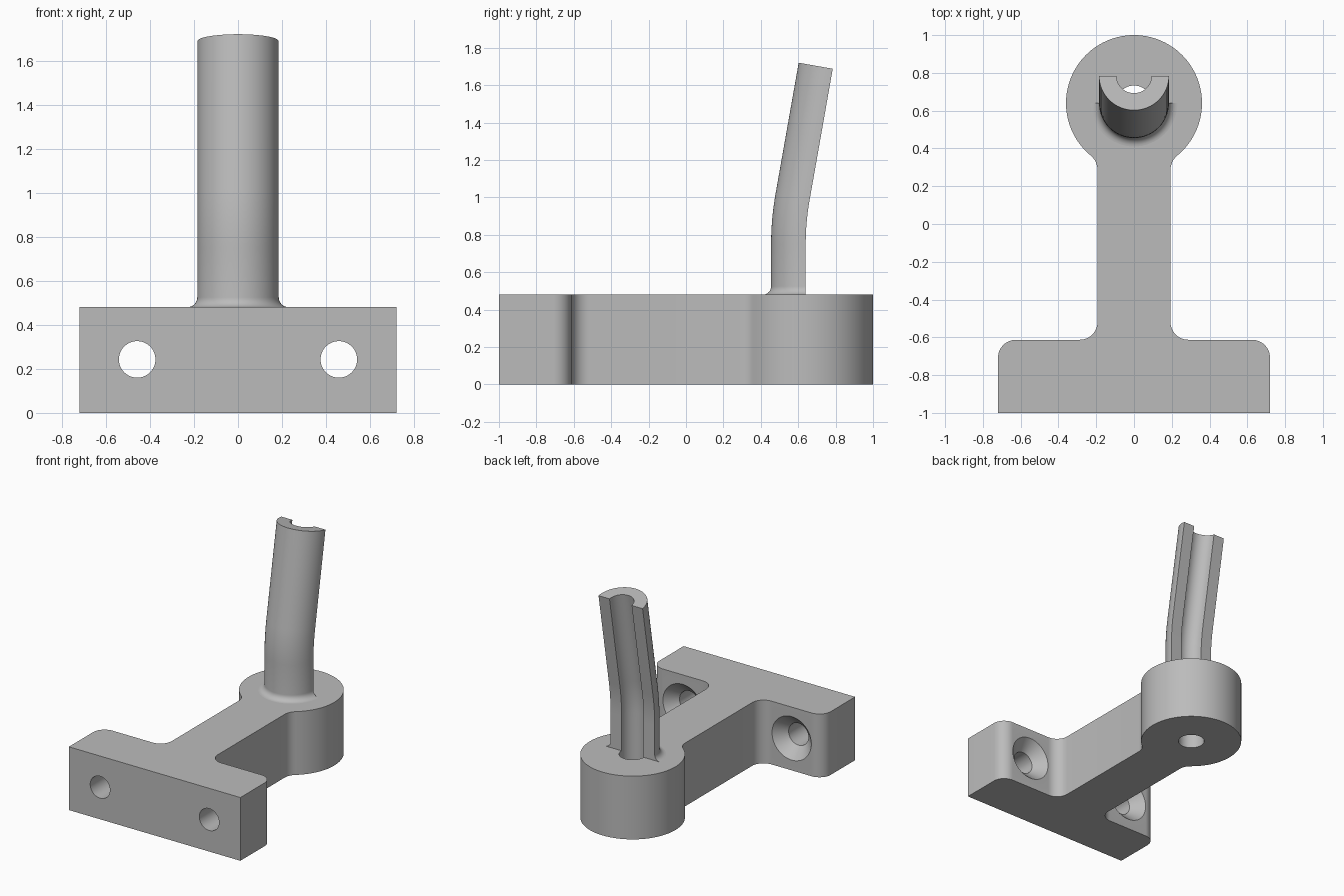
import bpy, bmesh
from math import sin, cos, pi, radians, sqrt, atan2, degrees

cube = bpy.data.objects.get("Cube")
if cube:
    bpy.data.objects.remove(cube, do_unlink=True)

GREY = (0.5, 0.5, 0.5, 1)
metal = bpy.data.materials.new("plain grey")
metal.use_nodes = True
metal.diffuse_color = GREY
metal.node_tree.nodes["Principled BSDF"].inputs["Base Color"].default_value = GREY

HEIGHT, BOSS_Y, BOSS_R, BORE = 0.48, 0.64, 0.36, 0.093
ARM, PLATE_X, PLATE_Y, ROUND = 0.193, 0.72, -0.613, 0.095


def make_object(name, bm):
    bmesh.ops.recalc_face_normals(bm, faces=bm.faces)
    mesh = bpy.data.meshes.new(name)
    bm.to_mesh(mesh)
    bm.free()
    obj = bpy.data.objects.new(name, mesh)
    bpy.context.collection.objects.link(obj)
    mesh.materials.append(metal)
    return obj


def arc(cx, cy, r, start, end, steps):
    angles = [radians(start + (end - start) * i / steps) for i in range(steps + 1)]
    return [(cx + r * cos(a), cy + r * sin(a)) for a in angles]


def lathe(name, profile, place, steps=64):
    """Solid of revolution; profile holds (radius, distance along axis)."""
    bm = bmesh.new()
    rings = [[bm.verts.new(place(x, y, d)) for x, y in arc(0, 0, r, 0, 360, steps)[:-1]]
             for r, d in profile]
    for a, b in zip(rings, rings[1:]):
        for i in range(steps):
            j = (i + 1) % steps
            bm.faces.new((a[i], a[j], b[j], b[i]))
    bm.faces.new(rings[0])
    bm.faces.new(rings[-1])
    return make_object(name, bm)


def cut(target, cutter):
    cutter.hide_render = True
    mod = target.modifiers.new("hole", "BOOLEAN")
    mod.operation, mod.solver, mod.object = "DIFFERENCE", "EXACT", cutter
    bpy.context.view_layer.objects.active = target
    bpy.ops.object.modifier_apply(modifier=mod.name)
    bpy.data.objects.remove(cutter, do_unlink=True)


def smooth(obj):
    bpy.ops.object.select_all(action="DESELECT")
    obj.select_set(True)
    bpy.context.view_layer.objects.active = obj
    bpy.ops.object.shade_smooth_by_angle(angle=radians(25))


# Base: mounting plate, arm and round boss as one extruded outline
neck = 0.1
nx = ARM + neck
ny = sqrt((BOSS_R + neck) ** 2 - nx ** 2)
turn = degrees(atan2(ny, -nx))
half = [(PLATE_X, -1)]
half += arc(PLATE_X - ROUND, PLATE_Y - ROUND, ROUND, 0, 90, 12)
half += arc(ARM + ROUND, PLATE_Y + ROUND, ROUND, 270, 180, 12)
half += arc(nx, BOSS_Y - ny, neck, 180, turn, 8)
half += arc(0, BOSS_Y, BOSS_R, turn - 180, 90, 40)[1:]
outline = half + [(-x, y) for x, y in reversed(half[:-1])]

bm = bmesh.new()
face = bm.faces.new([bm.verts.new((x, y, 0)) for x, y in outline])
up = bmesh.ops.extrude_face_region(bm, geom=[face])["geom"]
bmesh.ops.translate(bm, vec=(0, 0, HEIGHT), verts=[v for v in up if isinstance(v, bmesh.types.BMVert)])
base = make_object("base_bracket", bm)

# Vertical bore through the boss
cut(base, lathe("bore_cutter", [(BORE, -0.1), (BORE, HEIGHT + 0.1)],
                lambda x, y, d: (x, BOSS_Y + y, d)))

# Countersunk screw holes through the plate
SCREW, SINK = 0.083, 0.165
sink_profile = [(SCREW, -1.1), (SCREW, PLATE_Y - SINK + SCREW), (SINK, PLATE_Y), (SINK, PLATE_Y + 0.05)]
for side in (-1, 1):
    cut(base, lathe("screw_cutter", sink_profile,
                    lambda x, y, d: (side * 0.458 + x, d, 0.243 + y)))
smooth(base)

# Half tube: straight foot with a fillet, gentle bend, leaning top
OUTER, FOOT, TILT, BEND_Z, BEND_R = 0.185, 0.045, radians(10), 0.75, 1.35
stations = []                                   # (y, z, tilt, outer radius)
for i in range(9):
    a = i / 8 * pi / 2
    stations.append((BOSS_Y, HEIGHT + FOOT * (1 - cos(a)), 0, OUTER + FOOT * (1 - sin(a))))
for i in range(13):
    a = TILT * i / 12
    stations.append((BOSS_Y + BEND_R * (1 - cos(a)), BEND_Z + BEND_R * sin(a), a, OUTER))
y, z = stations[-1][:2]
TOP_Z = 1.688
stations.append((y + (TOP_Z - z) * sin(TILT) / cos(TILT), TOP_Z, TILT, OUTER))

bm = bmesh.new()
rings = []
for y, z, tilt, r in stations:
    section = arc(0, 0, r, 180, 360, 32) + arc(0, 0, BORE, 360, 180, 32)
    rings.append([bm.verts.new((px, y + py * cos(tilt), z - py * sin(tilt))) for px, py in section])
count = len(rings[0])
for a, b in zip(rings, rings[1:]):
    for i in range(count):
        j = (i + 1) % count
        bm.faces.new((a[i], a[j], b[j], b[i]))
bm.faces.new(rings[0])
bm.faces.new(rings[-1])
smooth(make_object("half_tube", bm))
